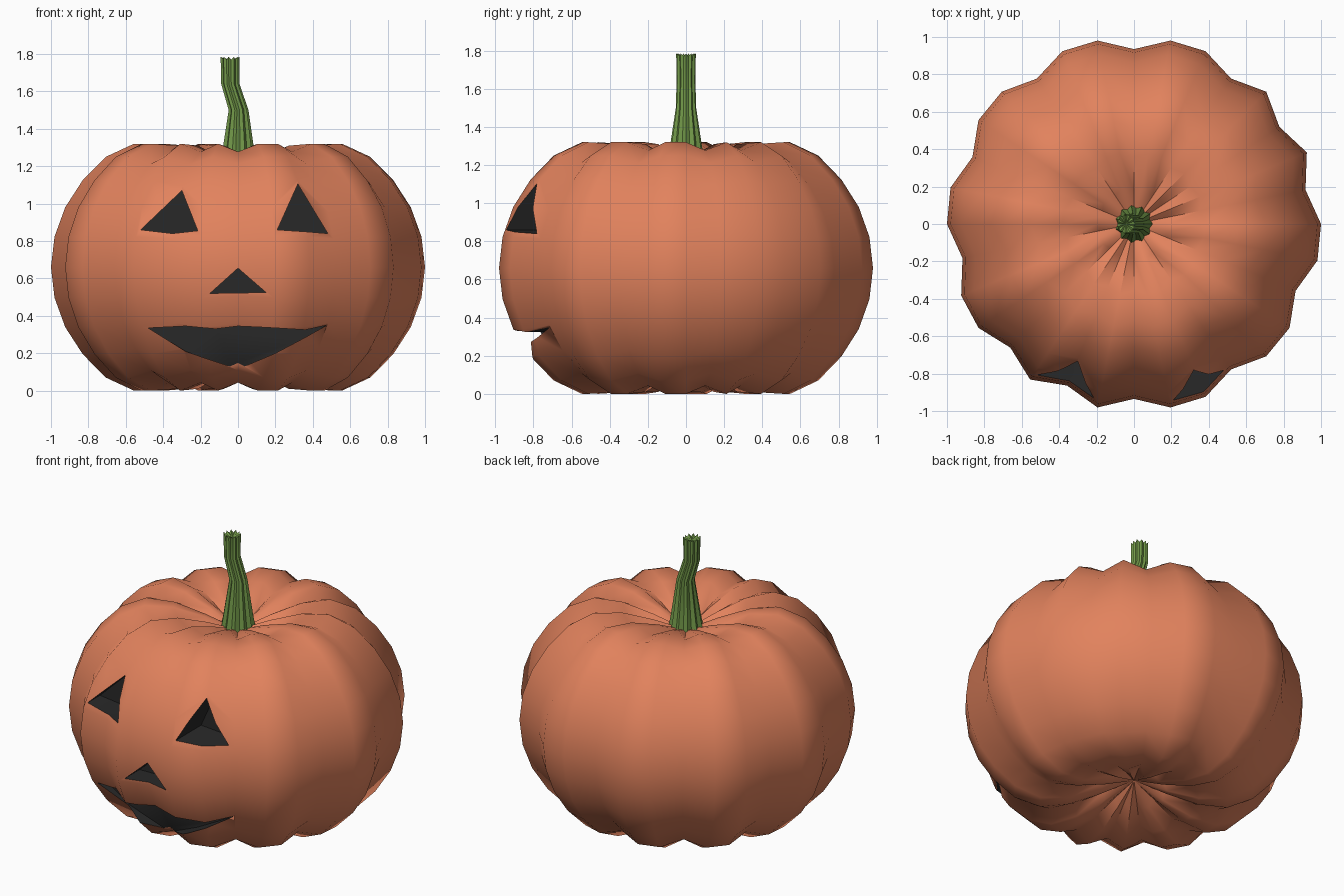
import bpy, bmesh, math

if "Cube" in bpy.data.objects:
    bpy.data.objects.remove(bpy.data.objects["Cube"])


def material(name, rgb):
    m = bpy.data.materials.new(name)
    m.diffuse_color = (*rgb, 1)
    m.use_nodes = True
    m.node_tree.nodes["Principled BSDF"].inputs["Base Color"].default_value = m.diffuse_color
    return m


orange = material("orange_skin", (0.76, 0.225, 0.11))
dark = material("dark_cavity", (0.022, 0.022, 0.022))
green = material("green_stalk", (0.165, 0.31, 0.065))


def make_object(name, bm, mats):
    bmesh.ops.recalc_face_normals(bm, faces=bm.faces)
    me = bpy.data.meshes.new(name)
    bm.to_mesh(me)
    bm.free()
    ob = bpy.data.objects.new(name, me)
    bpy.context.collection.objects.link(ob)
    for m in mats:
        me.materials.append(m)
    return ob


def bridge(bm, a, b):
    n = len(a)
    for i in range(n):
        bm.faces.new((a[i], a[(i + 1) % n], b[(i + 1) % n], b[i]))


def fan(bm, ring, co):
    tip = bm.verts.new(co)
    for i in range(len(ring)):
        bm.faces.new((ring[i], ring[(i + 1) % len(ring)], tip))


def activate(ob):
    bpy.ops.object.select_all(action='DESELECT')
    ob.select_set(True)
    bpy.context.view_layer.objects.active = ob


# Gourd body: flattened sphere with dimpled poles and irregular grooves
SEG, MID, POLE = 32, 0.66, 0.51
GROOVES = {1, 3, 5, 8, 11, 14, 17, 20, 22, 24, 27, 30}
half = [(0.195, 0.59), (0.383, 0.65), (0.556, 0.66), (0.707, 0.59),
        (0.831, 0.464), (0.924, 0.32), (0.981, 0.163)]
profile = half + [(1.0, 0.0)] + [(r, -h) for r, h in reversed(half)]
bm = bmesh.new()
rings = []
for r, h in profile:
    ring = []
    for i in range(SEG):
        a = math.tau * i / SEG
        k = 0.935 if i in GROOVES else 1.0
        ring.append(bm.verts.new((r * k * math.cos(a), r * k * math.sin(a), MID + h * k)))
    rings.append(ring)
for a, b in zip(rings, rings[1:]):
    bridge(bm, a, b)
fan(bm, rings[0], (0, 0, MID + POLE))
fan(bm, rings[-1], (0, 0, MID - POLE))
body = make_object("gourd_body", bm, [orange, dark])

# Face openings: outline in x, z and the y of the back wall
openings = {
    "left_eye": (-0.68, [(-0.52, 0.86), (-0.35, 0.84), (-0.215, 0.855), (-0.30, 1.07)]),
    "right_eye": (-0.68, [(0.21, 0.86), (0.36, 0.85), (0.48, 0.84), (0.32, 1.105)]),
    "nose": (-0.80, [(-0.15, 0.52), (0.15, 0.525), (0.0, 0.655)]),
    "mouth": (-0.70, [(-0.48, 0.335), (-0.28, 0.21), (-0.15, 0.165), (0, 0.115),
                      (0.2, 0.2), (0.36, 0.285), (0.475, 0.35), (0.36, 0.325),
                      (0.15, 0.338), (0, 0.345), (-0.12, 0.33), (-0.28, 0.345)]),
}
for name, (back, pts) in openings.items():
    bm = bmesh.new()
    front_ring = [bm.verts.new((x, -1.2, z)) for x, z in pts]
    back_ring = [bm.verts.new((x, back, z)) for x, z in pts]
    bridge(bm, front_ring, back_ring)
    bm.faces.new(front_ring)
    bm.faces.new(back_ring)
    for f in bm.faces:
        f.material_index = 1
    cutter = make_object(name + "_cutter", bm, [orange, dark])
    cutter.hide_render = True
    activate(body)
    mod = body.modifiers.new(name, 'BOOLEAN')
    mod.operation = 'DIFFERENCE'
    mod.solver = 'EXACT'
    mod.object = cutter
    bpy.ops.object.modifier_apply(modifier=mod.name)
    bpy.data.objects.remove(cutter)
activate(body)
bpy.ops.object.shade_smooth_by_angle(angle=math.radians(55))

# Ribbed, bent stalk
bm = bmesh.new()
N = 22
rings = []
for cx, z, r in [(0, 1.13, 0.115), (0, 1.25, 0.092), (0.002, 1.5, 0.054),
                 (-0.042, 1.64, 0.05), (-0.043, 1.785, 0.052)]:
    ring = []
    for i in range(N):
        a = math.tau * i / N
        k = 0.84 if i % 2 else 1.0
        dz = -0.015 if i % 2 and z > 1.7 else 0
        ring.append(bm.verts.new((cx + r * k * math.cos(a), r * k * math.sin(a), z + dz)))
    rings.append(ring)
for a, b in zip(rings, rings[1:]):
    bridge(bm, a, b)
fan(bm, rings[0], (0, 0, 1.13))
fan(bm, rings[-1], (-0.043, 0, 1.76))
stalk = make_object("stalk", bm, [green])
activate(stalk)
bpy.ops.object.shade_smooth_by_angle(angle=math.radians(30))
